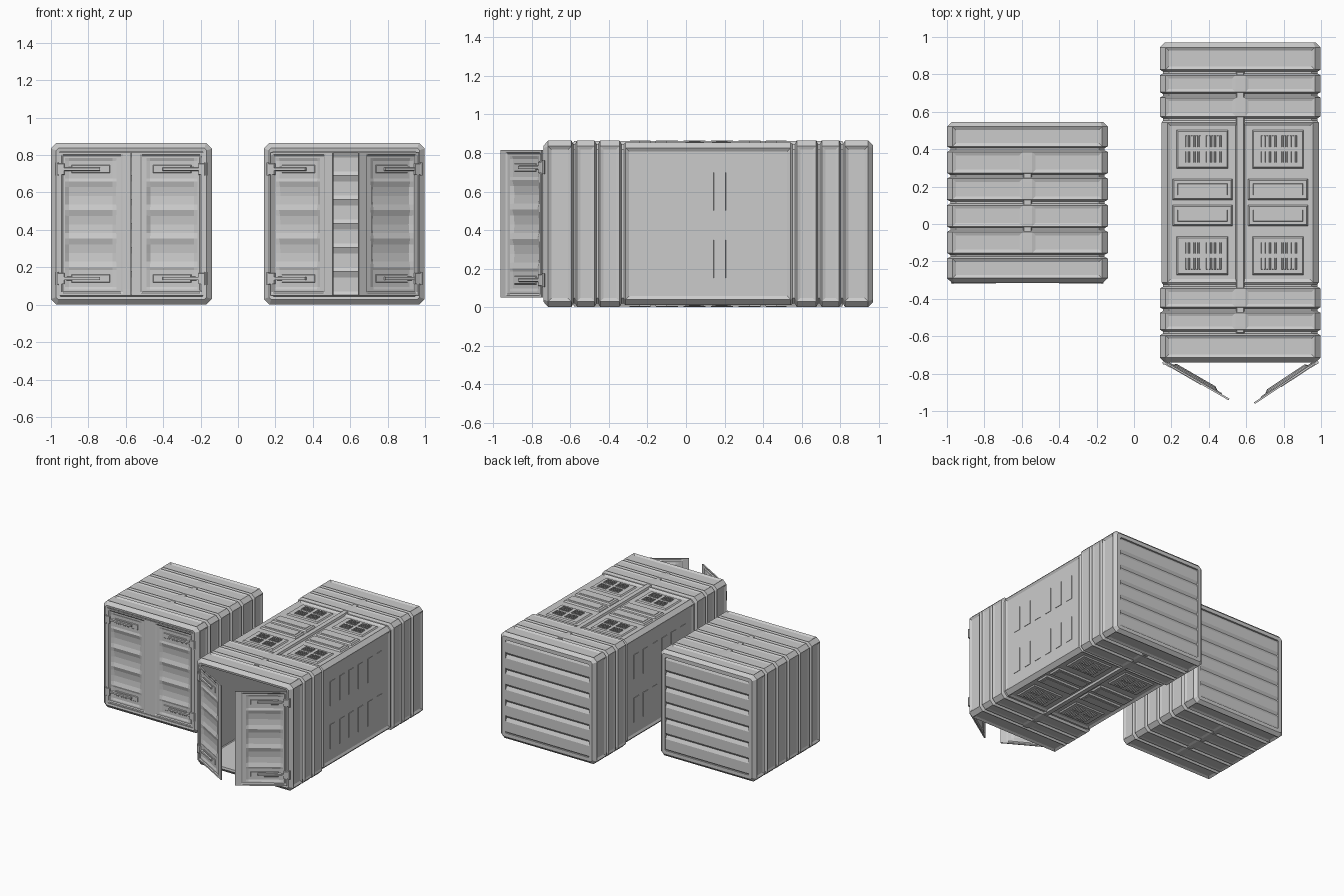
import bpy, bmesh, math
from mathutils import Matrix, Vector

if "Cube" in bpy.data.objects:
    bpy.data.objects.remove(bpy.data.objects["Cube"])

H, W, YC = 0.865, 0.43, 0.115      # container height, half width, centre in y


def finish(bm, name, matrix=None, recalc=True, thick=0):
    if recalc:
        bmesh.ops.recalc_face_normals(bm, faces=bm.faces)
    me = bpy.data.meshes.new(name)
    bm.to_mesh(me)
    bm.free()
    ob = bpy.data.objects.new(name, me)
    bpy.context.collection.objects.link(ob)
    if matrix:
        ob.matrix_world = matrix
    if thick:
        m = ob.modifiers.new("thickness", 'SOLIDIFY')
        m.thickness = thick
        m.offset = 0
    return ob


def frustum(bm, a0, a1, b0, b1, base, top, s, f=lambda a, b, c: (a, b, c)):
    """Raised pad with sloping sides; f maps local axes to the model."""
    lo = [bm.verts.new(f(a, b, base)) for a, b in ((a0, b0), (a1, b0), (a1, b1), (a0, b1))]
    hi = [bm.verts.new(f(a, b, top)) for a, b in
          ((a0 + s, b0 + s), (a1 - s, b0 + s), (a1 - s, b1 - s), (a0 + s, b1 - s))]
    bm.faces.new(lo[::-1])
    bm.faces.new(hi)
    for i in range(4):
        j = (i + 1) % 4
        bm.faces.new((lo[i], lo[j], hi[j], hi[i]))


def section(cx, y, d, c):
    w, lo, hi = W - d, d, H - d
    pts = [(-w + c, lo), (-.025, lo), (.025, lo), (w - c, lo), (w, lo + c), (w, hi - c),
           (w - c, hi), (.025, hi), (-.025, hi), (-w + c, hi), (-w, hi - c), (-w, lo + c)]
    return [(cx + x, y, z) for x, z in pts]


def sheet(name, xs, zs, depth, thick, matrix):
    """Pressed sheet: grid in x and z with a depth function."""
    bm = bmesh.new()
    g = [[bm.verts.new((x, depth(x, z), z)) for x in xs] for z in zs]
    for j in range(len(zs) - 1):
        for i in range(len(xs) - 1):
            bm.faces.new((g[j][i], g[j][i + 1], g[j + 1][i + 1], g[j + 1][i]))
    return finish(bm, name, matrix, False, thick)


def shell(name, cx, half, regions):
    """Ribbed steel shell lofted along y; regions are (start, end, inset, kind)."""
    y0, y1 = YC - half, YC + half
    st = [(y1 - .045, .045, .006), (y0 + .003, .045, .006), (y0, .028, .012)]
    kinds = {}
    for n, (a, b, d, kind) in enumerate(regions):
        if n == 0:
            a += .025
        else:
            st.append((a - .01, .018, .03))
        if n == len(regions) - 1:
            b -= .025
        kinds[len(st)] = kind
        st += [(a, d, .03), (b, d, .03)]
        if n < len(regions) - 1:
            st.append((b + .01, .018, .03))
    st += [(y1, .025, .015), (y1, .055, .006), (y1 - .03, .055, .006)]
    bm = bmesh.new()
    rings = [[bm.verts.new(p) for p in section(cx, *s)] for s in st]
    marked = []
    for j in range(len(rings) - 1):
        r, q = rings[j], rings[j + 1]
        fs = [bm.faces.new((r[i], q[i], q[(i + 1) % 12], r[(i + 1) % 12])) for i in range(12)]
        if j in kinds:
            marked.append((kinds[j], fs))
    bm.normal_update()
    for kind, fs in marked:
        groups = [[0], [2], [4], [6], [8], [10]] if kind == 'rib' else [[0, 1, 2], [4], [6, 7, 8], [10]]
        for g in groups:
            bmesh.ops.inset_region(bm, faces=[fs[i] for i in g], thickness=.018,
                                   depth=-.006 if kind == 'rib' else -.01, use_even_offset=True)
    finish(bm, name + "_shell", recalc=False)

    # corrugated back wall
    zs, off = [], {}
    p = .77 / 6
    for k in range(6):
        for t, o in ((0, -.024), (.022, -.01), (p - .03, -.01)):
            z = .0475 + k * p + t
            zs.append(z)
            off[z] = o
    zs.append(.8175)
    off[.8175] = -.024
    sheet(name + "_back_wall", [-.386, .386], zs, lambda x, z: off[z], .012,
          Matrix.Translation((cx, y1, 0)))

    # spines along roof and floor
    bm = bmesh.new()
    for flip in (False, True):
        f = (lambda a, b, c: (a, b, H - c)) if flip else (lambda a, b, c: (a, b, c))
        frustum(bm, cx - .03, cx + .03, y0 + .147, y1 - .147, .83, .861, .012, f)
    finish(bm, name + "_spines")


# door pressing: border steps across x, waves up z
DX = [(0, 0), (.01, 0), (.018, .006), (.03, .006), (.05, 1), (.285, 1), (.305, .006),
      (.33, .006), (.34, 0), (.384, 0)]
DZ = [(.05, 0), (.06, 0), (.068, .006), (.08, .006), (.095, .012), (.185, .012), (.2, .007)]
for k in range(3):
    z = .2 + k * .153
    DZ += [(z + .03, .016), (z + .076, .02), (z + .123, .016), (z + .153, .007)]
DZ += [(.675, .012), (.77, .012), (.785, .006), (.797, .006), (.805, 0), (.815, 0)]


def door(name, x, y, side, angle):
    m = Matrix.Translation((x, y, 0)) @ Matrix.Rotation(math.radians(angle), 4, 'Z')
    ex, dz = dict((side * a, b) for a, b in DX), dict(DZ)
    sheet(name, sorted(ex), [a for a, _ in DZ], lambda x, z: min(ex[x], dz[z]), .01, m)
    # hinges, straps and reinforcing bars
    bm = bmesh.new()
    f = lambda a, b, c: (side * a, -c, b)
    for z in (.14, .725):
        frustum(bm, .06, .275, z - .026, z + .026, -.013, -.003, .008, f)
        frustum(bm, .0, .22, z - .011, z + .011, -.012, .008, .004, f)
        frustum(bm, -.012, .03, z - .033, z + .033, -.012, .01, .005, f)
        bmesh.ops.create_cone(bm, cap_ends=True, segments=8, radius1=.009, radius2=.009, depth=.07,
                              matrix=Matrix.Translation((side * -.014, -.004, z)))
    finish(bm, name + "_hinges", m)


# small closed container
SX, SH = -.57, .43
ribs = [(YC - .285 + i * .1425 + .015, YC - .285 + (i + 1) * .1425 - .015, 0, 'rib') for i in range(4)]
shell("small_container", SX, SH,
      [(YC - SH, YC - .3, 0, 'ring')] + ribs + [(YC + .3, YC + SH, 0, 'ring')])
for s, n in ((1, "left"), (-1, "right")):
    door("small_door_" + n, SX - s * .385, YC - SH + .006, s, 0)

# large container, doors ajar
LX, LH = .568, .855
half = [(.46, .56, 0, 'rib'), (.59, .68, 0, 'rib'), (.71, LH, 0, 'ring')]
back = [(YC + a, YC + b, d, k) for a, b, d, k in half]
front = [(YC - b, YC - a, d, k) for a, b, d, k in reversed(half)]
shell("large_container", LX, LH, front + [(YC - .428, YC + .428, .01, 'mid')] + back)
door("large_door_left", LX - .393, YC - LH - .006, 1, -30)
door("large_door_right", LX + .396, YC - LH - .006, -1, 33.5)

# roof and floor pads with grilles on the large container
pads, vents = bmesh.new(), bmesh.new()
for flip in (False, True):
    f = (lambda a, b, c: (a, b, H - c)) if flip else (lambda a, b, c: (a, b, c))
    for side in (-1, 1):
        x = LX + side * .202
        for y in (.185, .045):
            frustum(pads, x - .17, x + .17, y - .066, y + .066, .83, .857, .018, f)
            frustum(pads, x - .135, x + .135, y - .033, y + .033, .85, .86, .003, f)
        for y in (.4, -.17):
            frustum(pads, x - .15, x + .15, y - .115, y + .115, .83, .854, .02, f)
            for gx in (-.05, .06):
                for gy in (-.042, .042):
                    for k in range(6):
                        sx = x + gx + (k - 2.5) * .0145
                        frustum(vents, sx - .006, sx + .006, y + gy - .032, y + gy + .032,
                                .845, .861, .003, f)
finish(pads, "large_roof_pads")
finish(vents, "large_vent_slats")

# two rows of shallow side plates on the large container
bm = bmesh.new()
for side in (-1, 1):
    f = lambda a, b, c: (LX + side * c, a, b)
    for i in range(6):
        y = YC + (i - 2.5) * .12
        for z in (.25, .6):
            frustum(bm, y - .033, y + .033, z - .1, z + .1, .4, .413, .002, f)
finish(bm, "large_side_plates")
